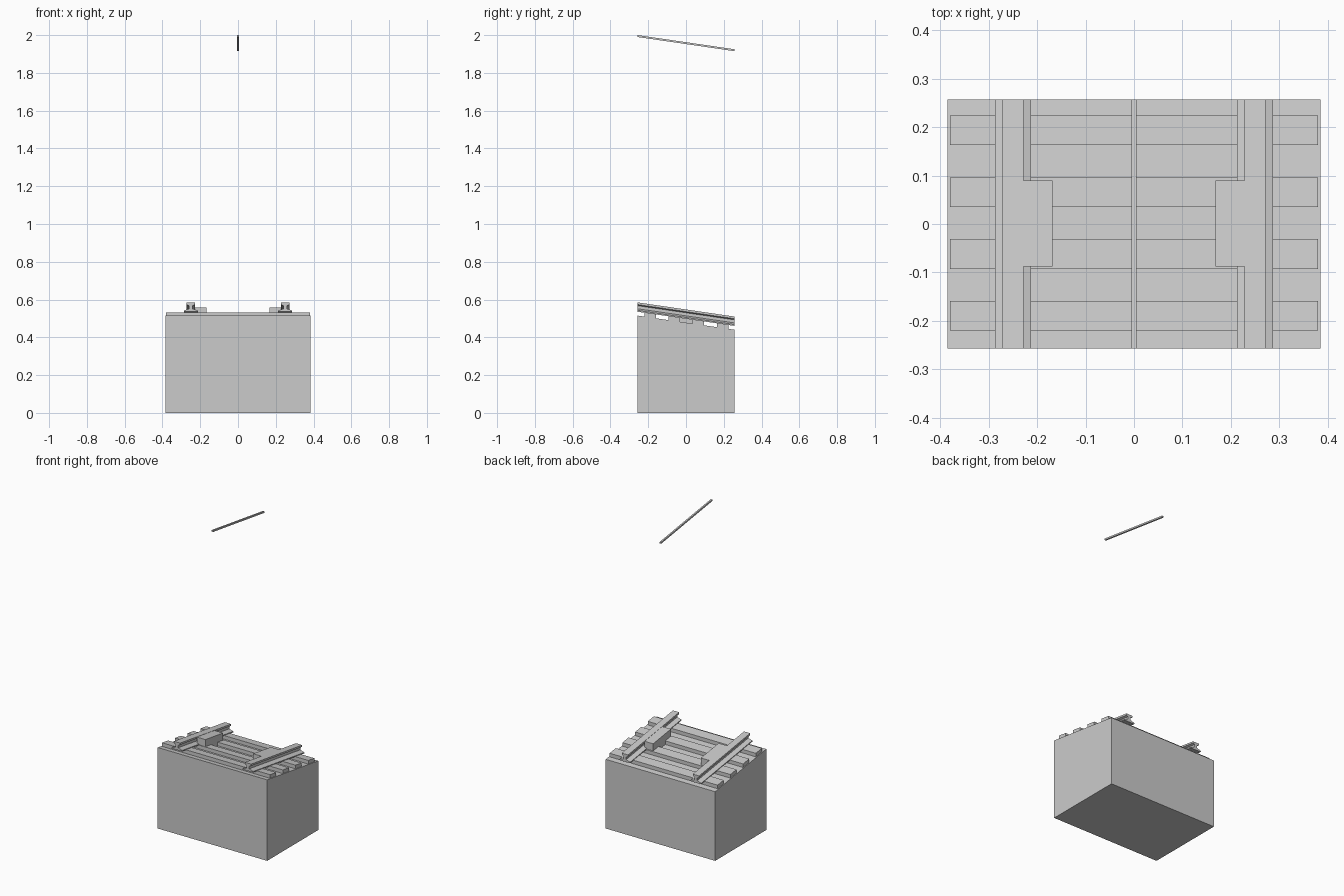
import bpy

if "Cube" in bpy.data.objects:
    bpy.data.objects.remove(bpy.data.objects["Cube"])

SLOPE = 0.146          # fall along +y
HALF = 0.257           # half length of the tile
BED = 0.4775           # bed height at y = 0


def make(name, verts, faces):
    mesh = bpy.data.meshes.new(name)
    mesh.from_pydata(verts, [], faces)
    mesh.update()
    obj = bpy.data.objects.new(name, mesh)
    bpy.context.collection.objects.link(obj)
    return obj


def extrude(name, profile, y0, y1, flat_bottom=False):
    """Sweep a counter-clockwise (x, z) profile along the slope."""
    n = len(profile)
    verts = []
    for y in (y0, y1):
        for x, z in profile:
            drop = 0 if flat_bottom and z == 0 else SLOPE * y
            verts.append((x, y, z - drop))
    faces = [tuple(range(n)), tuple(range(2 * n - 1, n - 1, -1))]
    for i in range(n):
        j = (i + 1) % n
        faces.append((i, i + n, j + n, j))
    return make(name, verts, faces)


def rect(x0, x1, z0, z1):
    return [(x0, z0), (x1, z0), (x1, z1), (x0, z1)]


# Wedge-topped ground block
extrude("ground_block", rect(-0.385, 0.385, 0, BED), -HALF, HALF, True)

# Sleepers
for i in range(4):
    yc = -0.19 + i * 0.128
    extrude(f"sleeper_{i + 1}", rect(-0.38, 0.38, BED - 0.003, BED + 0.023),
            yc - 0.0305, yc + 0.0305)

# Rails with foot, web and head, plus inner side blocks
half_rail = [(0.037, 0.498), (0.037, 0.505), (0.009, 0.514),
             (0.009, 0.530), (0.022, 0.536), (0.022, 0.5475)]
for side, label in ((-1, "left"), (1, "right")):
    c = side * 0.25
    profile = ([(c + x, z) for x, z in half_rail]
               + [(c - x, z) for x, z in reversed(half_rail)])
    extrude(f"{label}_rail", profile, -HALF, HALF)
    xs = sorted((side * 0.168, side * 0.228))
    extrude(f"{label}_side_block", rect(*xs, BED - 0.003, 0.546), -0.088, 0.09)

# Overhead wire
extrude("overhead_wire", rect(-0.005, 0.005, 1.9525, 1.9625), -HALF, HALF)
